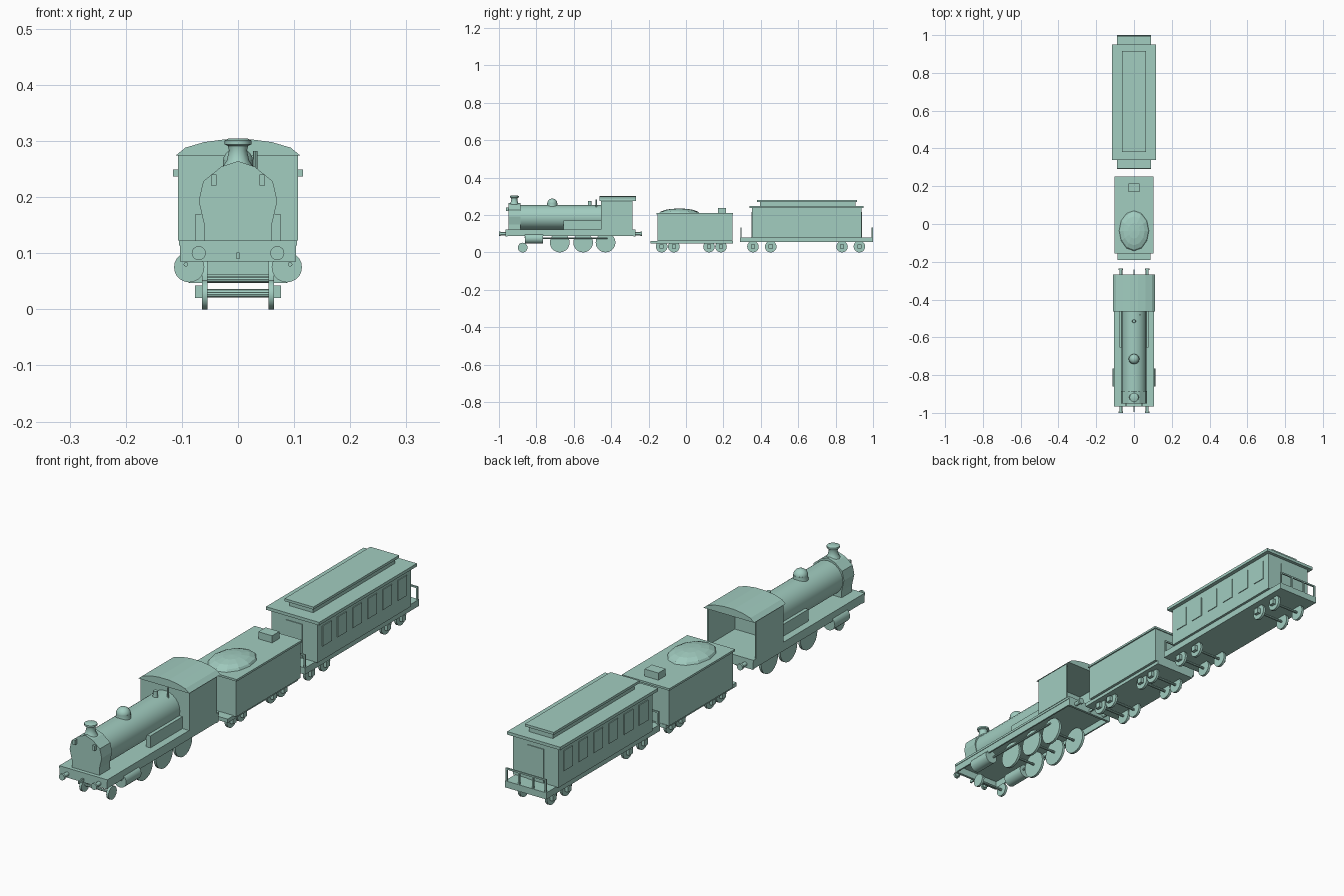
import bpy, bmesh, math
from mathutils import Matrix, Vector

if "Cube" in bpy.data.objects:
    bpy.data.objects.remove(bpy.data.objects["Cube"])

paint = bpy.data.materials.new("pale_teal")
paint.diffuse_color = (0.36, 0.61, 0.53, 1)
paint.use_nodes = True
paint.node_tree.nodes["Principled BSDF"].inputs["Base Color"].default_value = paint.diffuse_color


def finish(name, bm, smooth=False):
    bmesh.ops.recalc_face_normals(bm, faces=bm.faces)
    me = bpy.data.meshes.new(name)
    bm.to_mesh(me)
    bm.free()
    me.materials.append(paint)
    ob = bpy.data.objects.new(name, me)
    bpy.context.collection.objects.link(ob)
    if smooth:
        bpy.ops.object.select_all(action='DESELECT')
        ob.select_set(True)
        bpy.context.view_layer.objects.active = ob
        bpy.ops.object.shade_smooth_by_angle(angle=math.radians(40))
    return ob


def box(name, x0, x1, y0, y1, z0, z1):
    bm = bmesh.new()
    m = Matrix.Translation(((x0 + x1) / 2, (y0 + y1) / 2, (z0 + z1) / 2))
    bmesh.ops.create_cube(bm, size=1, matrix=m @ Matrix.Diagonal((x1 - x0, y1 - y0, z1 - z0, 1)))
    return finish(name, bm)


def rod(name, a, b, r, n=16, smooth=True):
    a, b = Vector(a), Vector(b)
    bm = bmesh.new()
    m = Matrix.Translation((a + b) / 2) @ (b - a).to_track_quat('Z', 'Y').to_matrix().to_4x4()
    bmesh.ops.create_cone(bm, cap_ends=True, segments=n, radius1=r, radius2=r, depth=(b - a).length, matrix=m)
    return finish(name, bm, smooth)


def extrude_y(name, pts, y0, y1, smooth=False):
    bm = bmesh.new()
    f = bm.faces.new([bm.verts.new((x, y0, z)) for x, z in pts])
    ext = bmesh.ops.extrude_face_region(bm, geom=[f])
    bmesh.ops.translate(bm, vec=(0, y1 - y0, 0), verts=[v for v in ext['geom'] if isinstance(v, bmesh.types.BMVert)])
    return finish(name, bm, smooth)


def lathe(name, x, y, profile, n=12):
    bm = bmesh.new()
    rings = [[bm.verts.new((x + r * math.cos(2 * math.pi * i / n), y + r * math.sin(2 * math.pi * i / n), z))
              for i in range(n)] for r, z in profile]
    for a, b in zip(rings, rings[1:]):
        for i in range(n):
            bm.faces.new((a[i], a[(i + 1) % n], b[(i + 1) % n], b[i]))
    bm.faces.new(rings[0])
    bm.faces.new(rings[-1])
    return finish(name, bm, True)


def dome(name, x, y, z, rx, ry, rz, u, v, smooth):
    bm = bmesh.new()
    m = Matrix.Translation((x, y, z)) @ Matrix.Diagonal((rx, ry, rz, 1))
    bmesh.ops.create_uvsphere(bm, u_segments=u, v_segments=v, radius=1, matrix=m)
    return finish(name, bm, smooth)


def wheelset(name, y, r, box_size=0):
    rod(name + "_axle", (-0.06, y, r), (0.06, y, r), 0.005, 8)
    for s in (-1, 1):
        rod(name + "_wheel", (s * 0.054, y, r), (s * 0.064, y, r), r, 20)
        if box_size:
            h = box_size / 2
            box(name + "_axle_box", s * 0.07 - 0.007, s * 0.07 + 0.007, y - h, y + h, r - h, r + h)


# --- locomotive underframe ---
box("footplate", -0.105, 0.105, -0.965, -0.27, 0.114, 0.123)
box("front_beam", -0.103, 0.103, -0.965, -0.955, 0.085, 0.114)
box("rear_beam", -0.103, 0.103, -0.28, -0.27, 0.085, 0.114)
for s in (-1, 1):
    box("valance", s * 0.1 - 0.003, s * 0.1 + 0.003, -0.955, -0.28, 0.087, 0.114)
    for y0, y1 in ((-0.965, -1.0), (-0.27, -0.235)):
        d = 0.008 if y1 > y0 else -0.008
        rod("buffer_shank", (s * 0.07, y0, 0.1), (s * 0.07, y1, 0.1), 0.008)
        rod("buffer_head", (s * 0.07, y1 - d, 0.1), (s * 0.07, y1, 0.1), 0.0125)
    rod("steam_cylinder", (s * 0.087, -0.86, 0.075), (s * 0.087, -0.765, 0.075), 0.027, 20)
    rod("cylinder_gland", (s * 0.093, -0.864, 0.08), (s * 0.093, -0.86, 0.08), 0.004, 8)
    rod("piston_rod", (s * 0.076, -0.765, 0.077), (s * 0.076, -0.42, 0.077), 0.004, 8)
for y in (-0.98, -0.255):
    box("coupling_hook", -0.003, 0.003, y - 0.015, y + 0.015, 0.09, 0.101)

# --- locomotive wheels ---
wheelset("leading", -0.873, 0.026)
for y in (-0.675, -0.55, -0.43):
    wheelset("driving", y, 0.053)

# --- boiler and fittings ---
rod("boiler", (0, -0.9, 0.188), (0, -0.45, 0.188), 0.065, 24)
half = [(0.06, 0.123), (0.06, 0.15), (0.07, 0.193), (0.062, 0.228), (0.03, 0.254)]
extrude_y("smokebox", half + [(0, 0.264)] + [(-x, z) for x, z in reversed(half)], -0.95, -0.885)
lathe("chimney", 0, -0.918, [(0.03, 0.25), (0.02, 0.265), (0.016, 0.283), (0.018, 0.291),
                             (0.024, 0.294), (0.024, 0.301), (0.018, 0.304)])
lathe("dome_base", 0, -0.715, [(0.03, 0.24), (0.027, 0.255), (0.027, 0.265)], 16)
dome("steam_dome", 0, -0.715, 0.263, 0.027, 0.027, 0.025, 16, 10, True)
lathe("safety_valve", 0, -0.515, [(0.011, 0.245), (0.009, 0.262), (0.009, 0.275)], 10)
rod("whistle", (0.031, -0.48, 0.24), (0.031, -0.48, 0.282), 0.004, 8)
for s in (-1, 1):
    box("lamp", s * 0.043 - 0.005, s * 0.043 + 0.005, -0.962, -0.95, 0.221, 0.24)
    box("splasher", s * 0.066 - 0.01, s * 0.066 + 0.01, -0.655, -0.45, 0.123, 0.17)

# --- cab, open at the back ---
box("cab_front", -0.107, 0.107, -0.455, -0.449, 0.123, 0.276)
for s in (-1, 1):
    box("cab_side", s * 0.104 - 0.003, s * 0.104 + 0.003, -0.455, -0.285, 0.123, 0.276)
half = [(0.111, 0.274), (0.094, 0.288), (0.06, 0.298), (0.022, 0.303)]
extrude_y("cab_roof", half + [(-x, z) for x, z in reversed(half)], -0.463, -0.267)

# --- tender ---
box("tender_floor", -0.088, 0.088, -0.19, 0.25, 0.047, 0.062)
box("tender_body", -0.099, 0.099, -0.153, 0.248, 0.06, 0.205)
box("tender_top", -0.104, 0.104, -0.157, 0.252, 0.202, 0.21)
dome("coal_heap", 0, -0.036, 0.208, 0.08, 0.108, 0.027, 12, 8, False)
box("water_hatch", -0.03, 0.03, 0.17, 0.215, 0.208, 0.238)
for y in (-0.13, -0.065, 0.123, 0.187):
    wheelset("tender", y, 0.031, 0.022)

# --- carriage ---
box("carriage_floor", -0.09, 0.09, 0.29, 1.0, 0.055, 0.081)
box("carriage_body", -0.1, 0.1, 0.353, 0.937, 0.08, 0.24)
box("carriage_roof", -0.116, 0.116, 0.34, 0.95, 0.237, 0.249)
box("clerestory", -0.052, 0.052, 0.395, 0.905, 0.248, 0.272)
box("clerestory_roof", -0.063, 0.063, 0.38, 0.915, 0.27, 0.28)
for y in (0.358, 0.453, 0.834, 0.927):
    wheelset("carriage", y, 0.031, 0.022)
for s in (-1, 1):
    for i in range(6):
        y = 0.41 + i * 0.094
        box("window", s * 0.1 - 0.003, s * 0.1 + 0.003, y - 0.028, y + 0.028, 0.135, 0.215)
# end doors and platform railings
for y, e in ((0.353, 0.294), (0.937, 0.996)):
    box("end_door", -0.035, 0.035, y - 0.003, y + 0.003, 0.081, 0.215)
    box("top_rail", -0.088, 0.088, e - 0.003, e + 0.003, 0.126, 0.132)
    for x in (-0.085, -0.03, 0.03, 0.085):
        box("rail_post", x - 0.003, x + 0.003, e - 0.003, e + 0.003, 0.08, 0.13)
